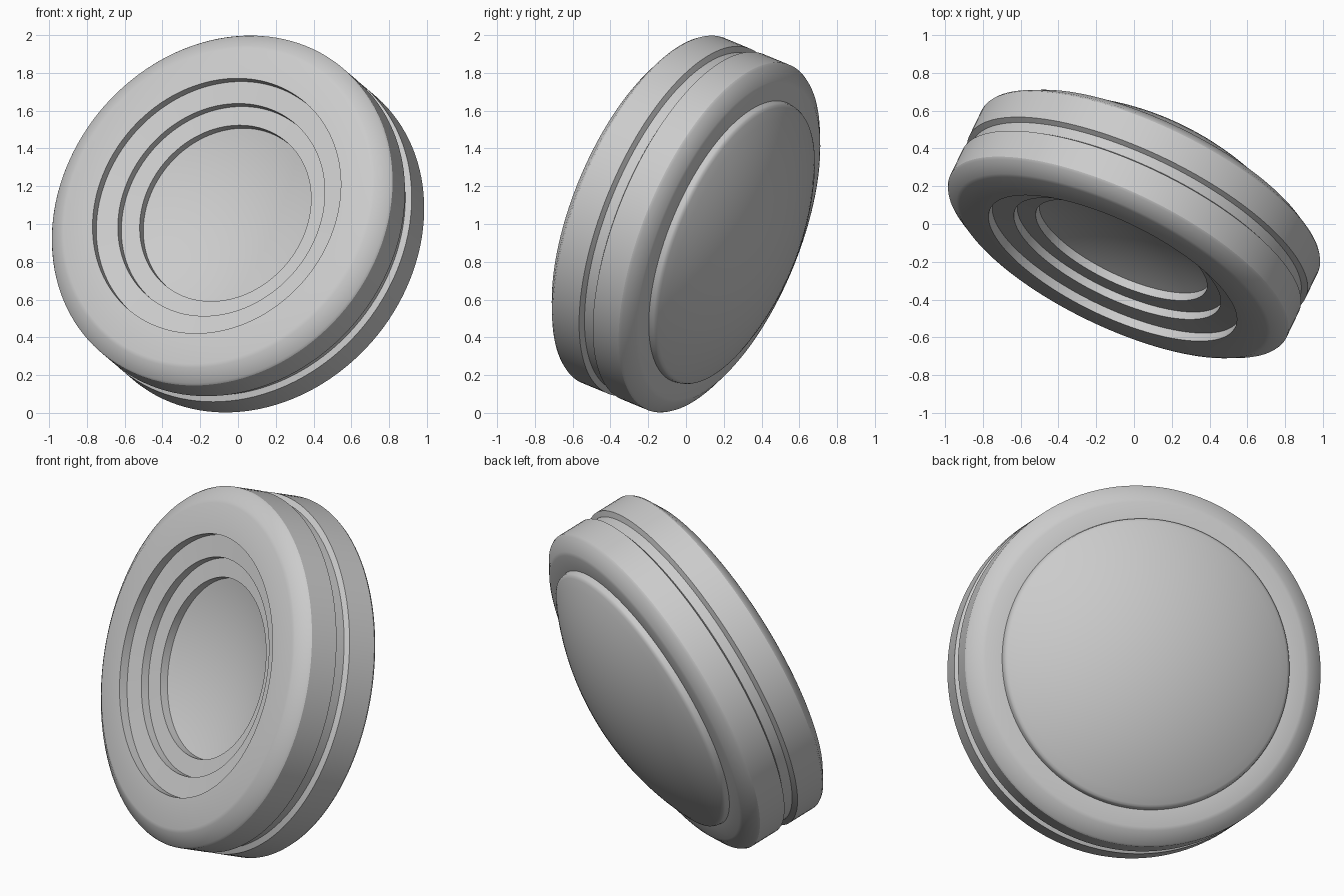
import bpy, bmesh, math
from mathutils import Vector

if "Cube" in bpy.data.objects:
    bpy.data.objects.remove(bpy.data.objects["Cube"])

# Optical axis: the front of the disc points left, forward and up
AXIS = Vector((-0.408, -0.844, 0.348)).normalized()
ROT = AXIS.to_track_quat('Z', 'Y').to_euler()
STEPS = 128


def lathe(name, profile, sharp=30):
    """Revolve (radius, height) points around the tilted axis."""
    bm = bmesh.new()
    verts = [bm.verts.new((r, 0, h)) for r, h in profile]
    edges = [bm.edges.new(pair) for pair in zip(verts, verts[1:])]
    bmesh.ops.spin(bm, geom=verts + edges, cent=(0, 0, 0), axis=(0, 0, 1),
                   angle=2 * math.pi, steps=STEPS)
    bmesh.ops.remove_doubles(bm, verts=bm.verts, dist=1e-5)
    bmesh.ops.recalc_face_normals(bm, faces=bm.faces)
    mesh = bpy.data.meshes.new(name)
    bm.to_mesh(mesh)
    bm.free()
    ob = bpy.data.objects.new(name, mesh)
    bpy.context.collection.objects.link(ob)
    ob.location = (0, 0, 1)
    ob.rotation_euler = ROT
    bpy.ops.object.select_all(action='DESELECT')
    ob.select_set(True)
    bpy.context.view_layer.objects.active = ob
    bpy.ops.object.shade_smooth_by_angle(angle=math.radians(sharp))
    return ob


def cap(radius, edge_h, rise, n=16):
    """Arc from the rim to the centre, rising by the given amount."""
    rho = (radius ** 2 + rise ** 2) / (2 * abs(rise))
    sign = 1 if rise > 0 else -1
    pts = []
    for i in range(n + 1):
        r = radius * (1 - i / n)
        pts.append((r, edge_h + rise + sign * (math.sqrt(rho ** 2 - r * r) - rho)))
    return pts


# Housing: stepped front recess, chamfered rims and a side groove
housing = [(0.497, 0.117), (0.497, 0.164), (0.60, 0.171),
           (0.60, 0.217), (0.72, 0.227), (0.72, 0.277)]
rim = [(0.89, 0.271), (0.91, 0.264), (0.98, 0.218), (0.988, 0.205),
       (0.988, 0.043), (0.958, 0.028)]
housing += rim + [(r, -h) for r, h in reversed(rim)] + [(0.795, -0.273)]
lathe("housing", housing)

# Front lens: concave dish at the bottom of the recess
lathe("front_lens", cap(0.497, 0.117, -0.08))

# Rear lens: short bevelled wall with a convex dome
lathe("rear_lens", [(0.797, -0.273), (0.793, -0.298), (0.787, -0.308)]
      + cap(0.775, -0.316, -0.20), sharp=50)
